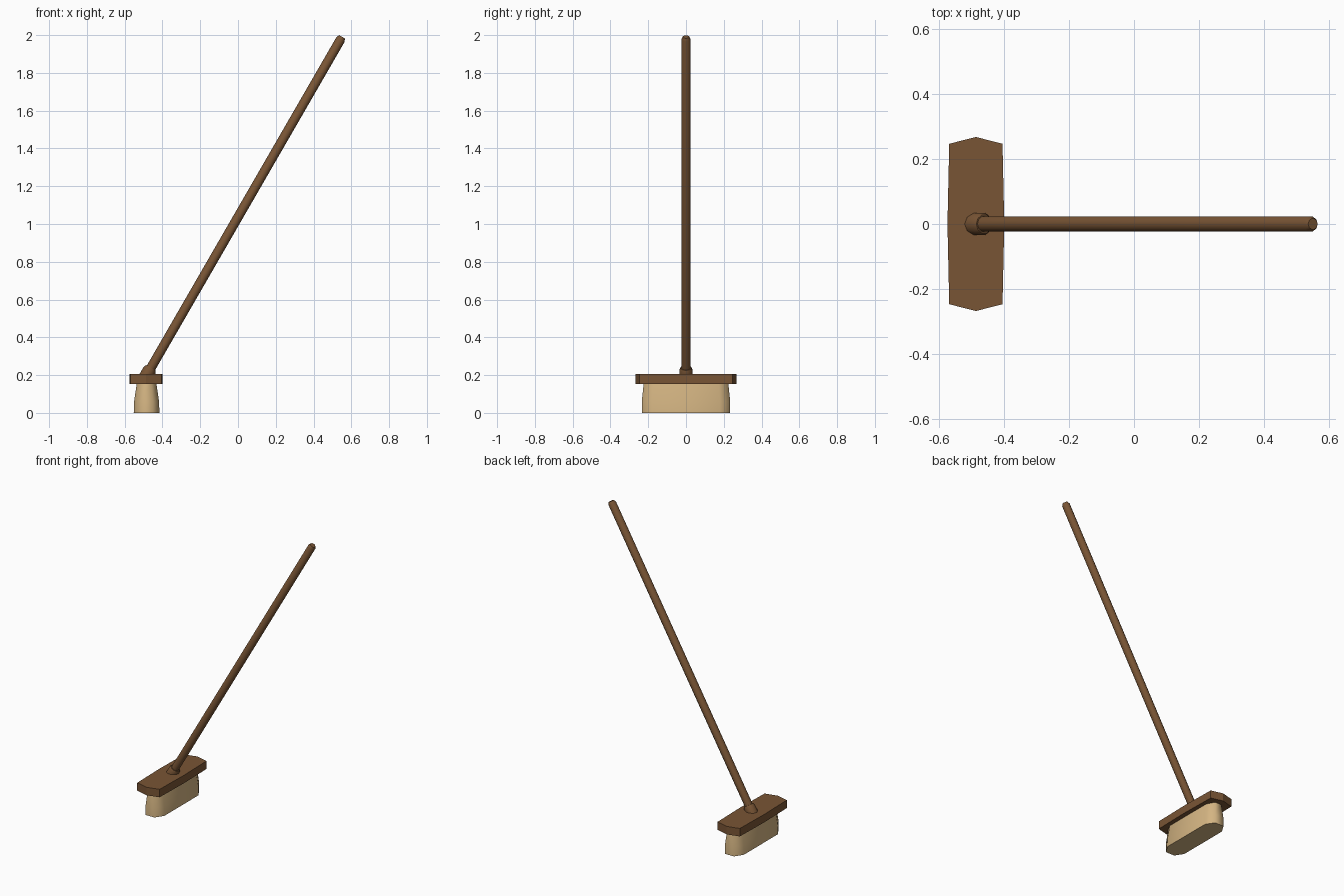
import bpy, math
from mathutils import Vector, Matrix

if "Cube" in bpy.data.objects:
    bpy.data.objects.remove(bpy.data.objects["Cube"])


def material(name, rgb):
    m = bpy.data.materials.new(name)
    m.diffuse_color = (*rgb, 1)
    m.use_nodes = True
    m.node_tree.nodes["Principled BSDF"].inputs["Base Color"].default_value = m.diffuse_color
    return m


wood = material("brown wood", (0.19, 0.09, 0.035))
straw = material("straw bristle", (0.66, 0.46, 0.225))


def loft(name, rings, mat, smooth_angle=None):
    """Skin a stack of equal-length rings and cap both ends."""
    n = len(rings[0])
    verts = [p for ring in rings for p in ring]
    faces = [(k * n + i, k * n + (i + 1) % n, (k + 1) * n + (i + 1) % n, (k + 1) * n + i)
             for k in range(len(rings) - 1) for i in range(n)]
    faces.append(tuple(reversed(range(n))))
    faces.append(tuple(range((len(rings) - 1) * n, len(rings) * n)))
    me = bpy.data.meshes.new(name)
    me.from_pydata(verts, [], faces)
    me.materials.append(mat)
    ob = bpy.data.objects.new(name, me)
    bpy.context.collection.objects.link(ob)
    if smooth_angle:
        bpy.ops.object.select_all(action='DESELECT')
        ob.select_set(True)
        bpy.context.view_layer.objects.active = ob
        bpy.ops.object.shade_smooth_by_angle(angle=math.radians(smooth_angle))
    return ob


def turned(name, profile, mat, sides=10):
    """Round part along the tilted handle axis; profile is (radius, distance)."""
    place = Matrix.Translation((-0.483, 0, 0.2)) @ Matrix.Rotation(math.radians(30), 4, 'Y')
    rings = [[place @ Vector((r * math.cos(2 * math.pi * i / sides),
                              r * math.sin(2 * math.pi * i / sides), d))
              for i in range(sides)] for r, d in profile]
    return loft(name, rings, mat, 40)


CX = -0.487

# Wooden head: plank with slightly bowed sides and pointed ends
plan = [(0.0875, 0), (0.082, 0.247), (0, 0.268), (-0.082, 0.247),
        (-0.0875, 0), (-0.082, -0.247), (0, -0.268), (0.082, -0.247)]
loft("broom_head", [[(CX + x, y, z) for x, y in plan] for z in (0.152, 0.205)], wood)


# Bristle block: chamfered block flaring towards the floor
def bristle_ring(z, hx, hy, cx, cy):
    pts = [(hx, -hy + cy), (hx, 0), (hx, hy - cy), (hx - cx, hy),
           (-hx + cx, hy), (-hx, hy - cy), (-hx, 0), (-hx, -hy + cy),
           (-hx + cx, -hy), (hx - cx, -hy)]
    return [(CX + 0.003 + x, y, z) for x, y in pts]


loft("bristles", [bristle_ring(0.0, 0.068, 0.234, 0.035, 0.055),
                  bristle_ring(0.06, 0.066, 0.234, 0.033, 0.055),
                  bristle_ring(0.156, 0.052, 0.224, 0.028, 0.05)], straw, 60)

# Collar and handle
turned("handle_collar", [(0.036, -0.02), (0.036, 0.03), (0.029, 0.045)], wood)
turned("handle", [(0.025, 0.0), (0.025, 2.052), (0.017, 2.068)], wood)
